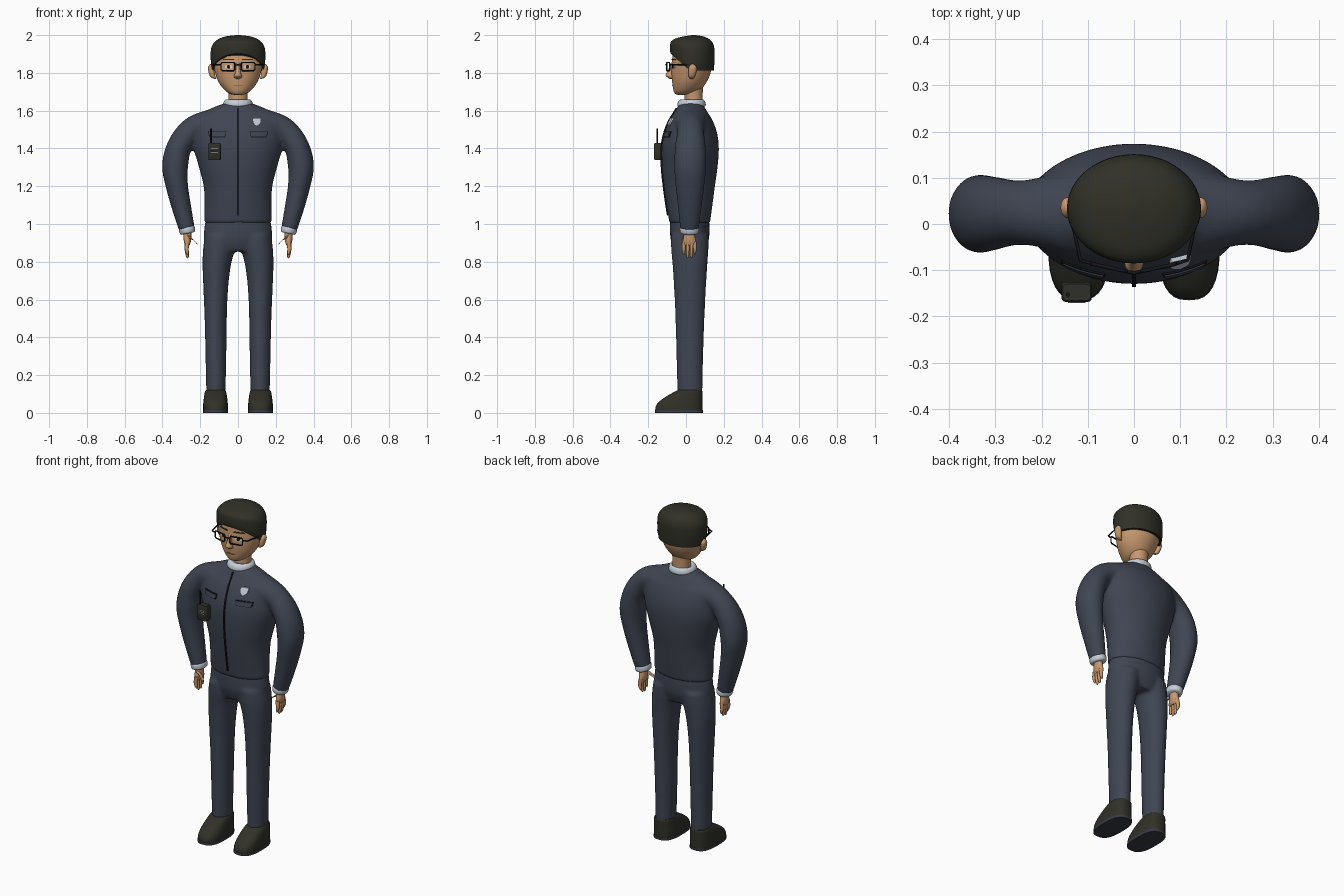
import bpy, bmesh, math
from mathutils import Vector
from mathutils.bvhtree import BVHTree


def material(name, rgb):
    m = bpy.data.materials.new(name)
    m.diffuse_color = (*rgb, 1)
    return m


NAVY = material("navy_cloth", (.05, .06, .085))
DARK = material("dark_olive", (.03, .03, .021))
SKIN = material("skin", (.58, .32, .16))
PALE = material("pale_grey", (.55, .61, .68))
BLACK = material("black", (.008, .008, .01))
SLATE = material("slate_sole", (.04, .042, .06))
WHITE = material("eye_white", (.7, .68, .62))
LIP = material("lip_brown", (.22, .09, .05))


def catmull(rows, steps):
    """Smooth interpolation of parameter rows."""
    out = []
    for i in range(len(rows) - 1):
        a, b, c, d = (rows[max(i - 1, 0)], rows[i], rows[i + 1],
                      rows[min(i + 2, len(rows) - 1)])
        for s in range(steps):
            t = s / steps
            out.append([.5 * (2 * q + (r - p) * t + (2 * p - 5 * q + 4 * r - w) * t * t
                              + (3 * q - p - 3 * r + w) * t ** 3)
                        for p, q, r, w in zip(a, b, c, d)])
    return out + [list(rows[-1])]


def loft(bm, rows, side=1, n=32, power=2, steps=4):
    """Rows: centre x, y, z, half width, half depth, tilt in degrees."""
    rings = []
    for cx, cy, cz, hw, hy, tilt in catmull(rows, steps):
        a, ring = math.radians(tilt), []
        for k in range(n):
            t = 2 * math.pi * k / n
            c, s = math.cos(t), math.sin(t)
            u = math.copysign(abs(c) ** (2 / power), c) * hw
            v = math.copysign(abs(s) ** (2 / power), s) * hy
            ring.append(bm.verts.new((side * (cx + u * math.cos(a)), cy + v,
                                      cz + u * math.sin(a))))
        rings.append(ring)
    for r, q in zip(rings, rings[1:]):
        for k in range(n):
            bm.faces.new((r[k], r[(k + 1) % n], q[(k + 1) % n], q[k]))
    bm.faces.new(rings[0])
    bm.faces.new(rings[-1])


def upright(rows, cx=0):
    """Rows: z, half width, front y, back y."""
    return [(cx, (f + b) / 2, z, w, (b - f) / 2, 0) for z, w, f, b in rows]


def finish(bm, name, mat, blend=0):
    bmesh.ops.recalc_face_normals(bm, faces=bm.faces)
    me = bpy.data.meshes.new(name)
    bm.to_mesh(me)
    bm.free()
    me.materials.append(mat)
    me.shade_smooth()
    me.set_sharp_from_angle(angle=math.radians(50))
    ob = bpy.data.objects.new(name, me)
    bpy.context.collection.objects.link(ob)
    if blend:  # fuse overlapping volumes into one soft skin
        m = ob.modifiers.new("fuse", 'REMESH')
        m.mode, m.voxel_size, m.use_smooth_shade = 'VOXEL', blend, True
        m = ob.modifiers.new("soften", 'SMOOTH')
        m.factor, m.iterations = .5, 8
    return ob


def solid(name, mat, rows, side=1, **kw):
    bm = bmesh.new()
    loft(bm, rows, side, **kw)
    return finish(bm, name, mat)


def wire(name, mat, pts, radius, closed=False):
    cu = bpy.data.curves.new(name, 'CURVE')
    cu.dimensions, cu.bevel_depth, cu.bevel_resolution = '3D', radius, 1
    cu.use_fill_caps = True
    sp = cu.splines.new('POLY')
    sp.points.add(len(pts) - 1)
    for p, co in zip(sp.points, pts):
        p.co = (*co, 1)
    sp.use_cyclic_u = closed
    cu.materials.append(mat)
    ob = bpy.data.objects.new(name, cu)
    bpy.context.collection.objects.link(ob)


def surface(ob):
    bpy.context.view_layer.update()
    return BVHTree.FromObject(ob, bpy.context.evaluated_depsgraph_get())


def patch(name, mat, tree, rows, lift, cols=6):
    """Thin plate laid on the front surface. Rows, top down: z, left x, right x."""
    bm, grid = bmesh.new(), []
    for z, x0, x1 in rows:
        line = []
        for i in range(cols + 1):
            x = x0 + (x1 - x0) * i / cols
            hit = tree.ray_cast(Vector((x, -1, z)), Vector((0, 1, 0)))[0]
            line.append(bm.verts.new((x, (hit.y if hit else 0) - lift, z)))
        grid.append(line)
    for a, b in zip(grid, grid[1:]):
        for i in range(cols):
            bm.faces.new((a[i], b[i], b[i + 1], a[i + 1]))
    ext = bmesh.ops.extrude_face_region(bm, geom=bm.faces[:])
    for v in ext["geom"]:
        if isinstance(v, bmesh.types.BMVert):
            v.co.y += lift + .002
    finish(bm, name, mat)


# Jacket with sleeves
bm = bmesh.new()
loft(bm, upright([(1.005, .179, -.088, .127), (1.1, .177, -.103, .14), (1.2, .182, -.117, .153),
                  (1.3, .207, -.127, .167), (1.4, .234, -.129, .174), (1.48, .24, -.115, .165),
                  (1.55, .23, -.088, .14), (1.59, .185, -.062, .115), (1.62, .125, -.045, .098),
                  (1.64, .07, -.03, .085)]), n=48)
for s in (1, -1):
    loft(bm, [(.13, .025, 1.525, .085, .095, 74), (.235, .025, 1.502, .069, .07, 58),
              (.305, .023, 1.42, .068, .08, 40), (.333, .022, 1.31, .069, .085, 4),
              (.323, .021, 1.2, .059, .076, -10), (.297, .02, 1.08, .051, .062, -14),
              (.27, .018, .97, .042, .049, -14)], s)
jacket = finish(bm, "jacket", NAVY, .009)

# Trousers
bm = bmesh.new()
loft(bm, upright([(.855, .15, -.06, .1), (.92, .18, -.082, .122), (1, .176, -.085, .124),
                  (1.04, .165, -.08, .12)]))
for s in (1, -1):
    loft(bm, [(.117, .021, .1, .051, .066, 0), (.117, .02, .3, .055, .071, 0),
              (.118, .021, .5, .059, .077, 0), (.118, .021, .65, .065, .084, 0),
              (.113, .021, .78, .075, .092, 0), (.1, .02, .87, .085, .099, 0),
              (.09, .02, .94, .085, .1, 0)], s)
finish(bm, "trousers", NAVY, .009)

for s, tag in ((1, "left"), (-1, "right")):
    # Shoes and soles
    solid(tag + "_shoe", DARK, upright([(.012, .066, -.163, .087), (.035, .066, -.16, .087),
          (.06, .064, -.142, .087), (.09, .06, -.1, .087), (.112, .056, -.06, .087),
          (.122, .05, -.042, .084)], .119), s, power=2.7)
    solid(tag + "_sole", SLATE, upright([(0, .067, -.165, .089), (.016, .067, -.165, .089)], .119),
          s, power=2.7, steps=1)
    # Shirt cuffs
    solid(tag + "_cuff", PALE, [(.265, .018, .95, .035, .042, -12), (.267, .018, .957, .041, .049, -12),
          (.271, .018, .976, .043, .051, -12), (.272, .018, .985, .038, .045, -12)], s)
    # Hands: palm, four fingers, thumb
    bm = bmesh.new()
    loft(bm, [(.268, .018, .965, .02, .024, 0), (.268, .018, .935, .021, .03, 0),
              (.268, .018, .905, .018, .036, 0), (.268, .018, .885, .011, .034, 0)], s, n=16)
    for y, tip in ((-.012, .835), (.009, .818), (.029, .82), (.047, .838)):
        loft(bm, [(.268, y, .905, .012, .009, 0), (.272, y, .87, .011, .009, 0),
                  (.268, y, tip + .012, .008, .007, 0), (.266, y, tip, .002, .002, 0)], s, n=10)
    loft(bm, [(.265, -.002, .935, .015, .014, 60), (.242, -.01, .922, .012, .011, 50),
              (.224, -.018, .905, .009, .009, 40), (.217, -.021, .893, .002, .002, 30)], s, n=10)
    finish(bm, tag + "_hand", SKIN)
    # Ears
    solid(tag + "_ear", SKIN, [(.12, .03, 1.768, .006, .006, 0), (.133, .03, 1.78, .014, .016, 0),
          (.141, .034, 1.81, .016, .022, 0), (.145, .036, 1.832, .013, .02, 0),
          (.143, .034, 1.846, .004, .006, 0)], s, n=16)

# Neck and collar
solid("neck", SKIN, upright([(1.62, .052, -.01, .09), (1.67, .05, -.008, .088), (1.73, .055, -.01, .09)]))
solid("collar", PALE, upright([(1.622, .073, -.042, .1), (1.632, .078, -.046, .105),
      (1.65, .074, -.04, .1), (1.66, .062, -.025, .09), (1.655, .052, -.012, .088)]))

# Head and nose
head = solid("head", SKIN, upright([(1.684, .02, -.045, 0), (1.69, .045, -.058, .04),
             (1.71, .072, -.067, .078), (1.75, .102, -.073, .108), (1.8, .121, -.077, .13),
             (1.86, .134, -.074, .138), (1.92, .13, -.065, .135), (1.96, .09, -.03, .1),
             (1.98, .02, .02, .05)]), n=40)
solid("nose", SKIN, upright([(1.767, .005, -.085, -.06), (1.775, .019, -.096, -.06),
      (1.787, .02, -.108, -.06), (1.805, .014, -.1, -.06), (1.835, .01, -.085, -.06),
      (1.86, .008, -.074, -.06)]), n=16)

# Close-fitting cap with a brow line that rises toward the front
bm = bmesh.new()
loft(bm, upright([(1.813, .138, -.082, .147), (1.85, .143, -.085, .15), (1.9, .145, -.084, .151),
                  (1.94, .139, -.078, .148), (1.972, .115, -.055, .132), (1.992, .07, -.012, .095),
                  (2, .012, .03, .05)]), n=48)
for v in bm.verts:
    v.co.z += max(0, .02 - v.co.y) * .88 * min(1, (2 - v.co.z) / .187)
finish(bm, "cap", DARK)

# Eyes, brows and mouth
face = surface(head)
for s, tag in ((1, "left"), (-1, "right")):
    c = s * .05
    patch(tag + "_eye", WHITE, face, [(1.841, c - .012, c + .012), (1.832, c - .021, c + .021),
          (1.822, c - .013, c + .013)], .002)
    patch(tag + "_pupil", BLACK, face, [(1.841, c - .006, c + .006), (1.832, c - .009, c + .009),
          (1.823, c - .006, c + .006)], .004)
    patch(tag + "_brow", DARK, face, [(1.874, c - .028, c + .028), (1.867, c - .03, c + .032)], .004)
    # Spectacle rims and side arms
    wire(tag + "_rim", BLACK, [(s * x, y, z) for x, y, z in (
        (.017, -.102, 1.818), (.023, -.101, 1.812), (.084, -.088, 1.812), (.09, -.086, 1.818),
        (.09, -.086, 1.849), (.084, -.088, 1.855), (.023, -.101, 1.855), (.017, -.102, 1.849))],
        .0042, True)
    wire(tag + "_spectacle_arm", BLACK, [(s * .09, -.086, 1.843), (s * .116, -.078, 1.843),
         (s * .139, .03, 1.843)], .004)
wire("spectacle_bridge", BLACK, [(-.017, -.102, 1.84), (0, -.106, 1.843), (.017, -.102, 1.84)], .004)
patch("mouth", LIP, face, [(1.737, -.026, .026), (1.732, -.024, .024)], .003)

# Zip, pockets and badge on the jacket front
chest = surface(jacket)
patch("zip", BLACK, chest, [(1.615 - .03 * i, -.004, .004) for i in range(20)], .007, 1)
for s, tag in ((1, "left"), (-1, "right")):
    c = s * .11
    patch(tag + "_pocket_trim", BLACK, chest, [(1.49, c - .048, c + .048), (1.475, c - .047, c + .047),
          (1.459, c - .041, c + .041)], .004)
    patch(tag + "_pocket_flap", NAVY, chest, [(1.486, c - .044, c + .044), (1.475, c - .043, c + .043),
          (1.463, c - .037, c + .037)], .007)
patch("badge", PALE, chest, [(1.561, .08, .12), (1.553, .077, .123), (1.535, .08, .12),
      (1.525, .088, .112), (1.519, .098, .102)], .009)

# Radio with antenna and speaker slots
solid("radio", DARK, upright([(1.338, .03, -.166, -.13), (1.345, .033, -.169, -.125),
      (1.42, .033, -.169, -.125), (1.428, .03, -.166, -.13)], -.124), power=6, steps=1)
wire("antenna", BLACK, [(-.143, -.153, 1.42), (-.143, -.153, 1.505)], .005)
for z in (1.38, 1.389, 1.398):
    wire("radio_slot", PALE, [(-.143, -.169, z), (-.105, -.169, z)], .0016)
